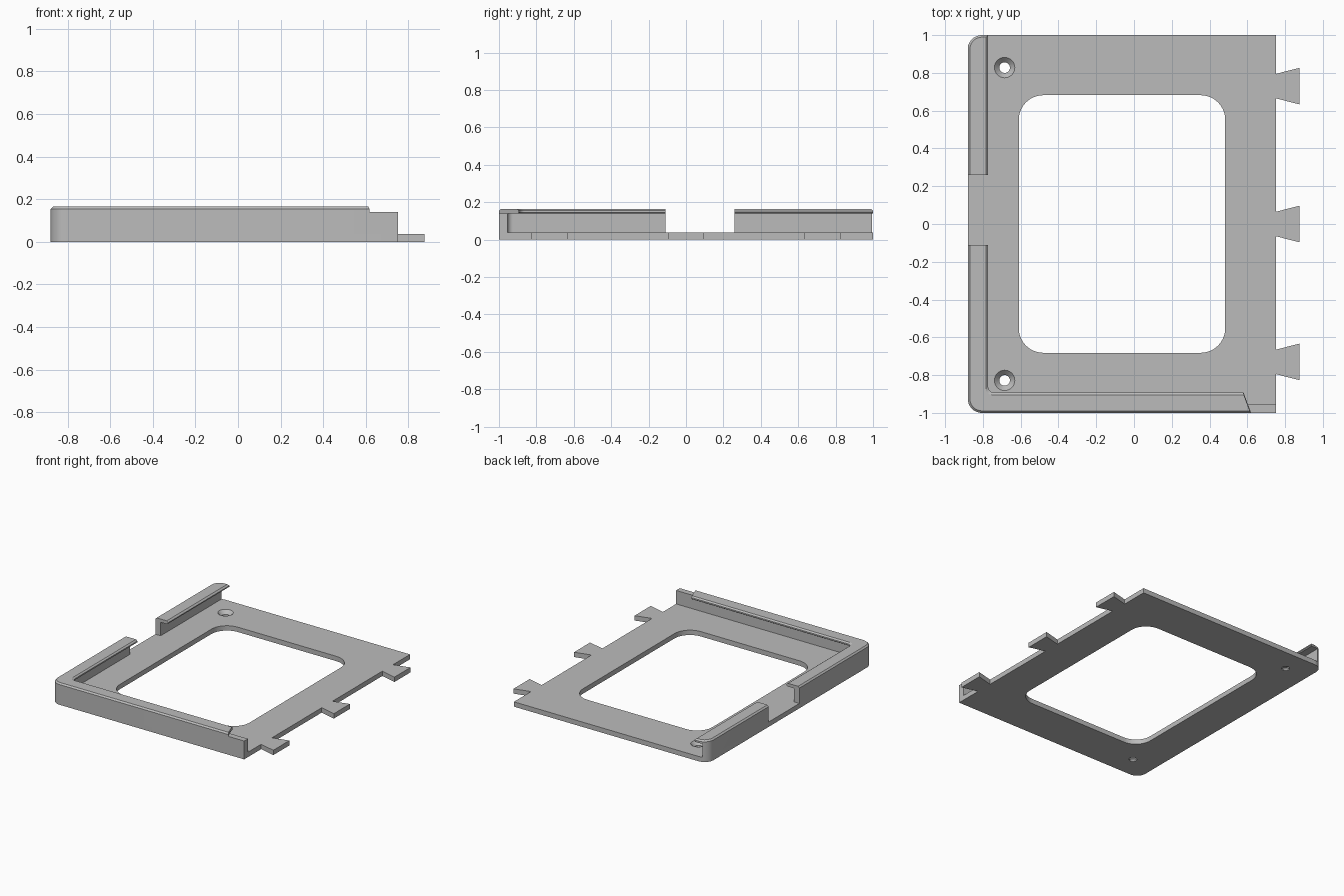
import bpy, bmesh, math

if "Cube" in bpy.data.objects:
    bpy.data.objects.remove(bpy.data.objects["Cube"])

L, R, Y = -0.88, 0.752, 1.0      # left, right and half depth of the tray
T, RAD = 0.037, 0.075            # plate thickness, outer corner radius
WALL, LIP = 0.045, 0.108         # wall thickness, lip reach

grey = bpy.data.materials.new("plain_grey")
grey.diffuse_color = (0.5, 0.5, 0.5, 1)
grey.use_nodes = True
grey.node_tree.nodes["Principled BSDF"].inputs["Base Color"].default_value = grey.diffuse_color


def finish(bm, name):
    bmesh.ops.remove_doubles(bm, verts=bm.verts, dist=1e-5)
    bmesh.ops.recalc_face_normals(bm, faces=bm.faces)
    me = bpy.data.meshes.new(name)
    bm.to_mesh(me)
    bm.free()
    me.materials.append(grey)
    ob = bpy.data.objects.new(name, me)
    bpy.context.collection.objects.link(ob)
    bpy.context.view_layer.objects.active = ob
    ob.select_set(True)
    bpy.ops.object.shade_smooth_by_angle(angle=math.radians(25))
    ob.select_set(False)


def arc(cx, cy, r, a0, a1, n=10):
    return [(cx + r * math.cos(math.radians(a0 + (a1 - a0) * i / n)),
             cy + r * math.sin(math.radians(a0 + (a1 - a0) * i / n)))
            for i in range(n + 1)]


def ring(bm, pts, z):
    return [bm.verts.new((x, y, z)) for x, y in pts]


def bridge(bm, a, b):
    n = len(a)
    for i in range(n):
        bm.faces.new((a[i], a[(i + 1) % n], b[(i + 1) % n], b[i]))


def loft(name, rings):
    """Skin a list of equal-length 3D rings and cap both ends."""
    bm = bmesh.new()
    vs = [[bm.verts.new(p) for p in r] for r in rings]
    for a, b in zip(vs, vs[1:]):
        bridge(bm, a, b)
    bm.faces.new(vs[0])
    bm.faces.new(vs[-1])
    finish(bm, name)


# Base plate: outline with dovetail tabs, rounded window, countersunk holes
outline = arc(L + RAD, Y - RAD, RAD, 90, 180) + arc(L + RAD, RAD - Y, RAD, 180, 270)
outline.append((R, -Y))
for c in (-0.73, 0, 0.73):
    outline += [(R, c - 0.065), (0.877, c - 0.097), (0.877, c + 0.097), (R, c + 0.065)]
outline.append((R, Y))

x0, x1, wy, wr = -0.61, 0.483, 0.682, 0.13
window = (arc(x1 - wr, wy - wr, wr, 0, 90) + arc(x0 + wr, wy - wr, wr, 90, 180)
          + arc(x0 + wr, wr - wy, wr, 180, 270) + arc(x1 - wr, wr - wy, wr, 270, 360))


def hole(cy, r):
    return arc(-0.685, cy, r, 0, 360 * 31 / 32, 31)


bm = bmesh.new()
walls = [[ring(bm, p, 0), ring(bm, p, T)] for p in (outline, window)]
for cy in (-0.828, 0.828):
    walls.append([ring(bm, hole(cy, 0.028), 0), ring(bm, hole(cy, 0.028), 0.01),
                  ring(bm, hole(cy, 0.054), T)])
for end in (0, -1):
    edges = []
    for w in walls:
        r = w[end]
        edges += [bm.edges.new((r[i], r[(i + 1) % len(r)])) for i in range(len(r))]
    bmesh.ops.triangle_fill(bm, edges=edges, use_beauty=True)
for w in walls:
    for a, b in zip(w, w[1:]):
        bridge(bm, a, b)
bmesh.ops.dissolve_limit(bm, angle_limit=0.001, verts=bm.verts, edges=bm.edges)
finish(bm, "base_plate")

# Front and left rim: lipped profile (inset, height) swept round the corner
profile = [(0, T), (0, 0.154), (0.011, 0.165), (0.096, 0.165), (LIP, 0.156),
           (LIP, 0.146), (0.1, 0.14), (WALL, 0.14), (WALL, T)]
columns = []
for d, z in profile:
    r = max(RAD - d, 0.03)
    end_x = 0.58 + 0.038 * (1 - d / LIP) ** 1.5
    path = [(end_x, d - Y)] + arc(L + d + r, d + r - Y, r, 270, 180) + [(L + d, -0.11)]
    columns.append([(x, y, z) for x, y in path])
loft("corner_rim", list(zip(*columns)))

# Low end of the front rim, without a lip
ends = [(columns[i][0][0], d - Y) for i, d in ((0, 0), (7, WALL))]
low = [ends[0], (R, -Y), (R, WALL - Y), ends[1]]
loft("front_rim_end", [[(x, y, z) for x, y in low] for z in (T, 0.14)])

# Rear left rim: stacked plan layers (height, inner inset, outer inset)
layers = [(T, WALL, 0), (0.14, WALL, 0), (0.14, 0.1, 0), (0.146, LIP, 0),
          (0.154, LIP, 0), (0.165, 0.096, 0.011)]
rings = []
for z, inner, o in layers:
    r = RAD - o
    a = math.degrees(math.acos(min(0, (inner - RAD) / r)))
    pts = [(L + o, 0.26)] + arc(L + RAD, Y - RAD, r, 180, a)
    pts += [(L + inner, pts[-1][1]), (L + inner, 0.26)]
    rings.append([(x, y, z) for x, y in pts])
loft("rear_rim", rings)
